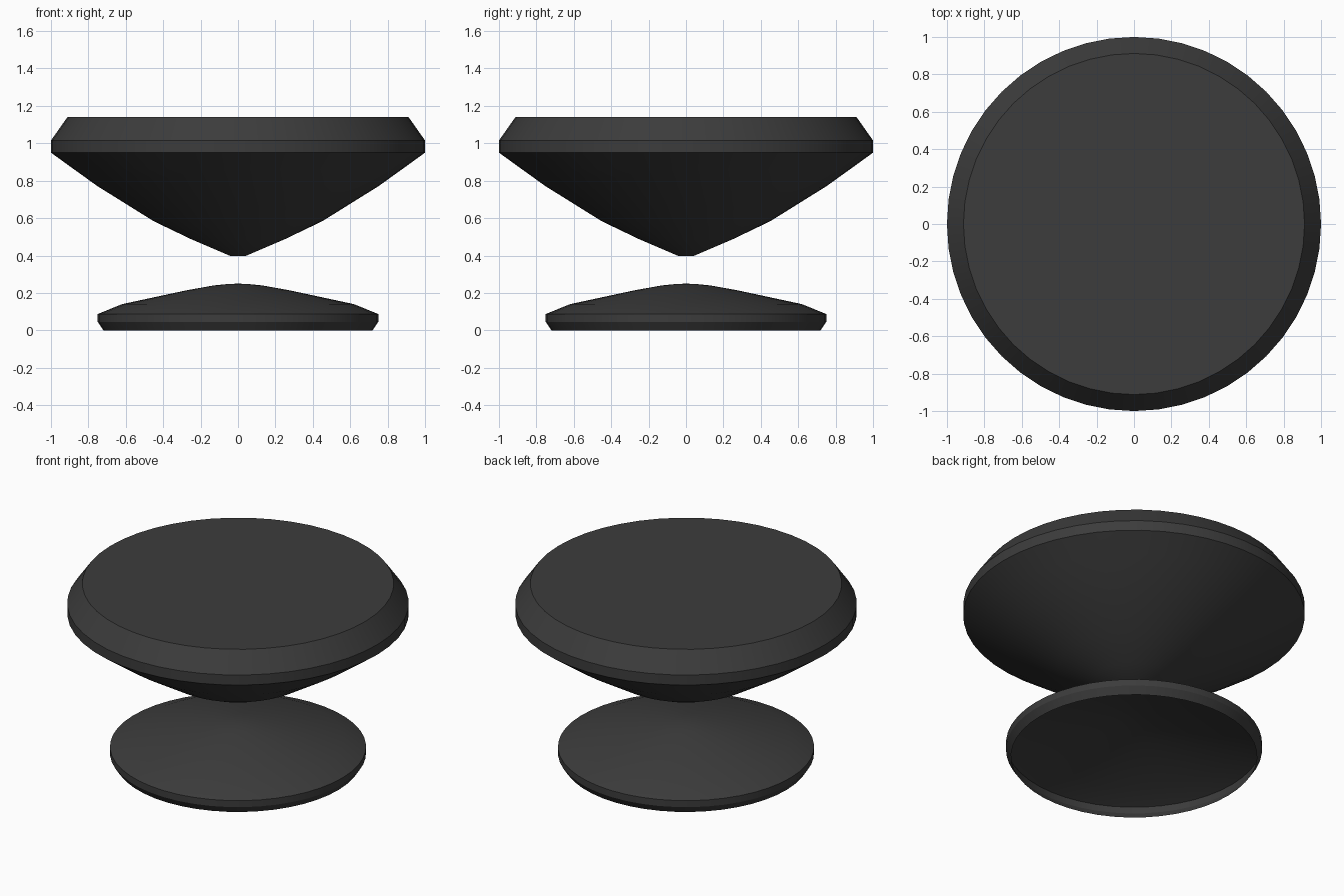
import bpy, bmesh, math

if "Cube" in bpy.data.objects:
    bpy.data.objects.remove(bpy.data.objects["Cube"])

SEGMENTS = 48

mat = bpy.data.materials.new("dark_grey")
mat.diffuse_color = (0.045, 0.045, 0.045, 1)
mat.use_nodes = True
mat.node_tree.nodes["Principled BSDF"].inputs["Base Color"].default_value = mat.diffuse_color


def lathe(name, profile):
    """Spin an (r, z) profile, listed bottom to top, around the z axis."""
    bm = bmesh.new()
    verts = [bm.verts.new((r, 0, z)) for r, z in profile]
    edges = [bm.edges.new(pair) for pair in zip(verts, verts[1:])]
    bmesh.ops.spin(bm, geom=verts + edges, cent=(0, 0, 0), axis=(0, 0, 1),
                   angle=math.tau, steps=SEGMENTS, use_duplicate=False)
    bmesh.ops.remove_doubles(bm, verts=bm.verts[:], dist=0.0005)
    bmesh.ops.recalc_face_normals(bm, faces=bm.faces[:])
    # The top faces must point up, as the base is an open shell
    top = max(bm.faces, key=lambda f: f.calc_center_median().z)
    if top.normal.z < 0:
        bmesh.ops.reverse_faces(bm, faces=bm.faces[:])
    mesh = bpy.data.meshes.new(name)
    bm.to_mesh(mesh)
    bm.free()
    obj = bpy.data.objects.new(name, mesh)
    bpy.context.collection.objects.link(obj)
    mesh.materials.append(mat)
    bpy.ops.object.select_all(action='DESELECT')
    obj.select_set(True)
    bpy.context.view_layer.objects.active = obj
    bpy.ops.object.shade_smooth_by_angle(angle=math.radians(25))
    return obj


# Lower domed disc: hollow shell, open underneath
lathe("base_dome", [(0.72, 0), (0.75, 0.045), (0.75, 0.087), (0.62, 0.14),
                    (0.27, 0.215), (0.13, 0.24), (0.06, 0.247), (0, 0.25)])

# Upper funnel-shaped body with bevelled rim and flat top
lathe("upper_body", [(0, 0.397), (0.04, 0.397), (0.25, 0.487), (0.45, 0.583),
                     (0.75, 0.77), (0.88, 0.863), (1.0, 0.95), (1.0, 1.015),
                     (0.912, 1.14), (0, 1.14)])
